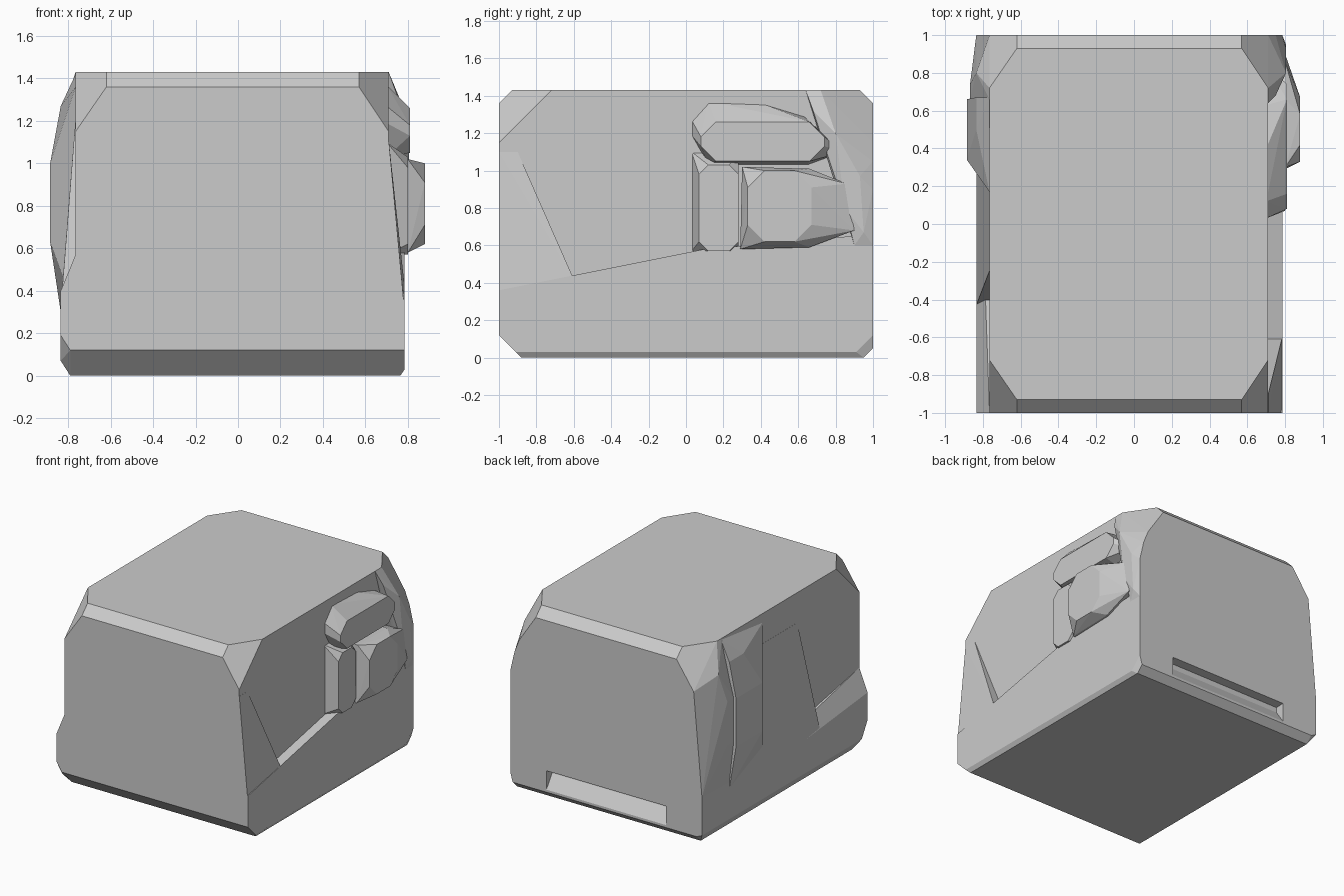
import bpy, bmesh

if "Cube" in bpy.data.objects:
    bpy.data.objects.remove(bpy.data.objects["Cube"])

grey = bpy.data.materials.new("plain grey")
grey.diffuse_color = (0.6, 0.6, 0.6, 1)
grey.use_nodes = True
grey.node_tree.nodes["Principled BSDF"].inputs["Base Color"].default_value = grey.diffuse_color
parts = []


def hull(name, points):
    """Faceted convex solid around a few corner points."""
    bm = bmesh.new()
    for p in points:
        bm.verts.new(p)
    res = bmesh.ops.convex_hull(bm, input=bm.verts)
    junk = [v for v in set(res["geom_interior"] + res["geom_unused"]) if isinstance(v, bmesh.types.BMVert)]
    bmesh.ops.delete(bm, geom=junk, context="VERTS")
    bmesh.ops.dissolve_limit(bm, angle_limit=0.01, verts=bm.verts, edges=bm.edges)
    bmesh.ops.recalc_face_normals(bm, faces=bm.faces)
    me = bpy.data.meshes.new(name)
    bm.to_mesh(me)
    bm.free()
    me.materials.append(grey)
    ob = bpy.data.objects.new(name, me)
    bpy.context.collection.objects.link(ob)
    return ob


def at(x, *yz):
    """Points of a side outline placed at one x."""
    return [(x, y, z) for y, z in yz]


def octagon(x, y0, y1, z0, z1, cut=0.0):
    """Rectangle with cut corners, facing sideways at one x."""
    return [(x, y, z) for sy, sz in ((0, 0), (0, 1), (1, 0), (1, 1))
            for y, z in (((y0, y1)[sy], (z0 + cut, z1 - cut)[sz]), ((y0 + cut, y1 - cut)[sy], (z0, z1)[sz]))]


def belly(x):
    """Chamfered front and back edges of the underside at one x."""
    return at(x, (-1, 0.12), (-0.88, 0), (0.95, 0), (1, 0.05))


def side_part(name, outer, inset):
    """Part standing on a flank; its outline is repeated inside the body."""
    ob = hull(name, outer + [(inset, y, z) for x, y, z in outer])
    parts.append(ob)


# main block: diagonal cuts on the four top corners, chamfered top and bottom edges
block = belly(-0.765) + belly(0.71)
for x, xi in ((-0.765, -0.62), (0.71, 0.57)):
    for s in (-1, 1):
        block += [(x, s, 1.15), (xi, s, 1.36), (xi, s * 0.93, 1.43), (x, s * 0.72, 1.43)]
body = hull("body", block)

# right skirt with a ledge climbing to the back
ledge = at(0.785, (-1, 0.36), (-0.6, 0.43), (0.1, 0.58), (1, 0.66))
side_part("right_skirt", ledge + octagon(0.785, -1, 1, 0.03, 0.3, 0.09) + belly(0.765), 0.4)

# right cheek: sloping wedge at the front
side_part("right_cheek", at(0.711, (-1, 1.1), (-0.9, 1.1)) + at(0.785, (-1, 0.3), (-0.6, 0.42), (-0.62, 0.3)), 0.5)

# left skirt: slanted lip at the front, chamfered underside
lip = at(-0.835, (-1, 0.4), (-0.43, 0.26)) + at(-0.765, (-1, 0.57), (-0.43, 0.32))
side_part("left_skirt", lip + at(-0.835, (-1, 0.19), (-0.93, 0.07), (1, 0.07), (1, 0.2)) + belly(-0.79), -0.5)

# left panel: slopes outward towards the bottom
side_part("left_panel", at(-0.766, (-0.25, 1.2), (0.9, 1.2), (1, 1.14))
          + at(-0.835, (-0.43, 0.32), (1, 0.36), (1, 0.07), (-0.43, 0.07)), -0.6)

# left swelling in two pieces with a step between them
side_part("left_bulge", at(-0.765, (0.17, 1.36), (0.67, 1.42), (0.17, 0.3))
          + at(-0.835, (0.67, 0.3), (0.67, 1.27), (0.5, 1.27)) + octagon(-0.885, 0.34, 0.66, 0.63, 1.0), -0.6)
side_part("left_rear_corner", at(-0.765, (0.66, 1.43), (0.72, 1.43), (1, 1.15))
          + at(-0.835, (1, 0.36), (0.66, 0.35), (0.8, 1.22)) + octagon(-0.868, 0.66, 0.74, 0.67, 1.0), -0.6)

# upper pod with a sloping face on the right
pod = at(0.7, (0.03, 1.27), (0.12, 1.37), (0.4, 1.36), (0.63, 1.29), (0.84, 1.1), (0.65, 1.03), (0.12, 1.03), (0.03, 1.19))
side_part("upper_pod", pod + octagon(0.81, 0.08, 0.74, 1.05, 1.26, 0.08), 0.6)

# narrow upright slat in front of the window
side_part("side_slat", octagon(0.8, 0.07, 0.28, 0.57, 1.03, 0.05) + octagon(0.7, 0.03, 0.28, 0.57, 1.1), 0.6)

# window shaped swelling with a flat eight sided face
rim = at(0.8, (0.29, 0.58), (0.3, 1.02), (0.66, 1.01), (0.86, 0.93), (0.9, 0.68), (0.66, 0.59))
side_part("side_window", rim + octagon(0.88, 0.33, 0.67, 0.62, 1.0, 0.09), 0.6)

# right rear corner, swelling out below the roof
side_part("right_rear_corner", at(0.71, (0.64, 1.43), (0.72, 1.43), (1, 1.15)) + at(0.75, (0.68, 1.32), (1, 1.05))
          + at(0.805, (0.8, 1.2), (0.93, 0.97), (0.95, 0.67), (0.85, 0.8)) + at(0.785, (1, 0.9), (1, 0.6), (0.9, 0.6)), 0.55)

# slanted slot across the lower back
slot = hull("rear_slot_cutter", [(x, y, z) for x in (-0.53, 0.48)
                                 for y, z in ((1.02, 0.215), (0.93, 0.21), (0.93, 0.17), (1.02, 0.04))])
slot.hide_render = True

# join everything into one skin
for part in parts + [slot]:
    mod = body.modifiers.new(part.name, "BOOLEAN")
    mod.object, mod.solver = part, "EXACT"
    mod.operation = "DIFFERENCE" if part == slot else "UNION"
bpy.context.view_layer.update()
skin = bpy.data.meshes.new_from_object(body.evaluated_get(bpy.context.evaluated_depsgraph_get()))
body.modifiers.clear()
body.data = skin
for part in parts + [slot]:
    bpy.data.objects.remove(part)
